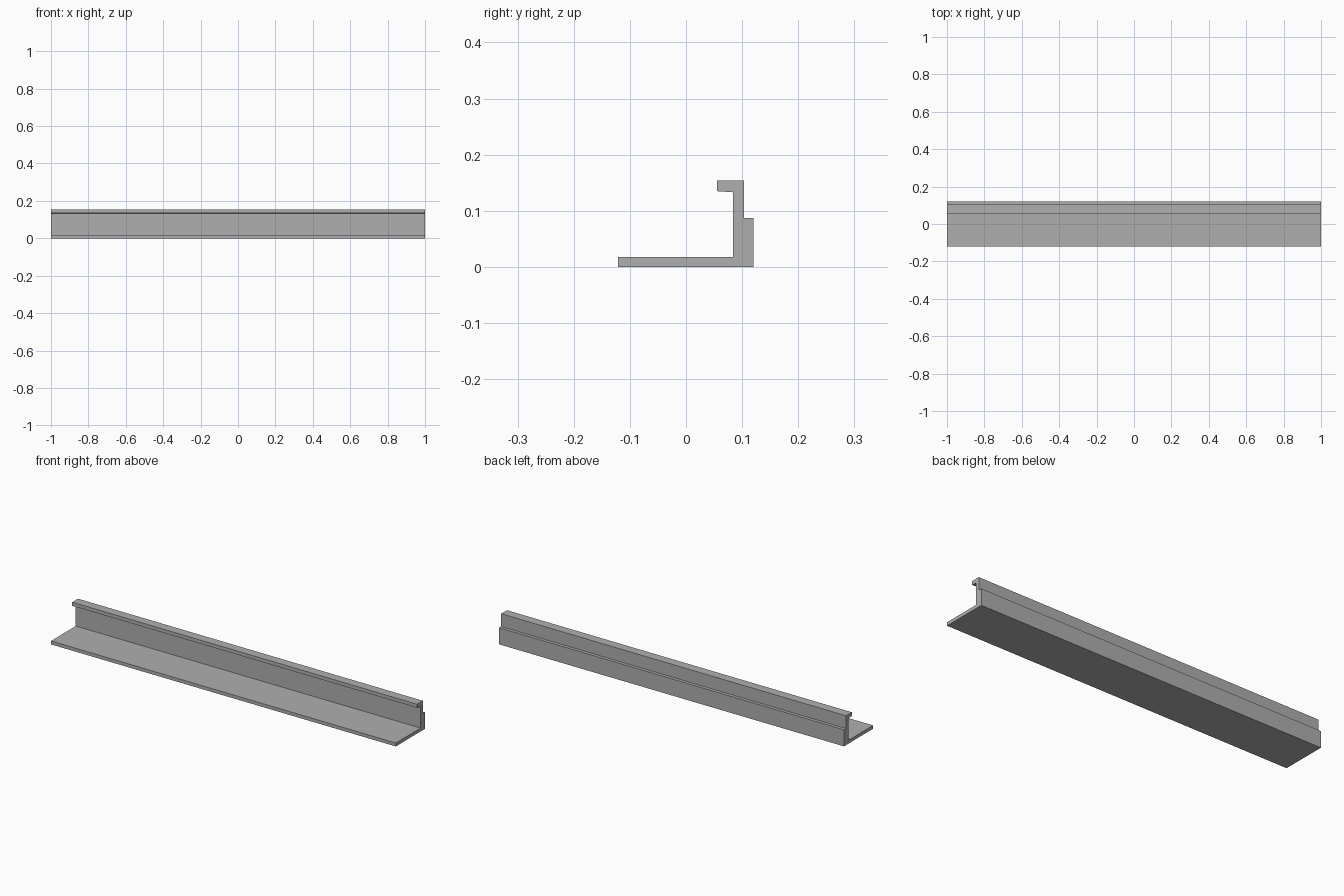
import bpy
import bmesh

cube = bpy.data.objects.get("Cube")
if cube:
    bpy.data.objects.remove(cube, do_unlink=True)

HALF_LENGTH = 1.0

# Plain grey finish
grey = bpy.data.materials.new("plain_grey")
grey.use_nodes = True
colour = (0.43, 0.43, 0.43, 1.0)
grey.diffuse_color = colour
grey.node_tree.nodes["Principled BSDF"].inputs["Base Color"].default_value = colour

# Cross-section (y, z): base flange, stepped back wall, hooked top lip
profile = [
    (-0.121, 0.0), (0.12, 0.0),
    (0.12, 0.087), (0.103, 0.087),
    (0.103, 0.154), (0.055, 0.154),
    (0.055, 0.135), (0.084, 0.133),
    (0.084, 0.018), (-0.121, 0.018),
]


def extrude_profile(name, points, half_length, material):
    """Sweep a closed cross-section along x, with capped ends."""
    bm = bmesh.new()
    end = bm.faces.new([bm.verts.new((-half_length, y, z)) for y, z in points])
    swept = bmesh.ops.extrude_face_region(bm, geom=[end], use_keep_orig=True)
    moved = [v for v in swept["geom"] if isinstance(v, bmesh.types.BMVert)]
    bmesh.ops.translate(bm, verts=moved, vec=(2 * half_length, 0, 0))
    bmesh.ops.recalc_face_normals(bm, faces=bm.faces)
    mesh = bpy.data.meshes.new(name)
    bm.to_mesh(mesh)
    bm.free()
    mesh.materials.append(material)
    obj = bpy.data.objects.new(name, mesh)
    bpy.context.collection.objects.link(obj)
    return obj


extrude_profile("angle_rail", profile, HALF_LENGTH, grey)
